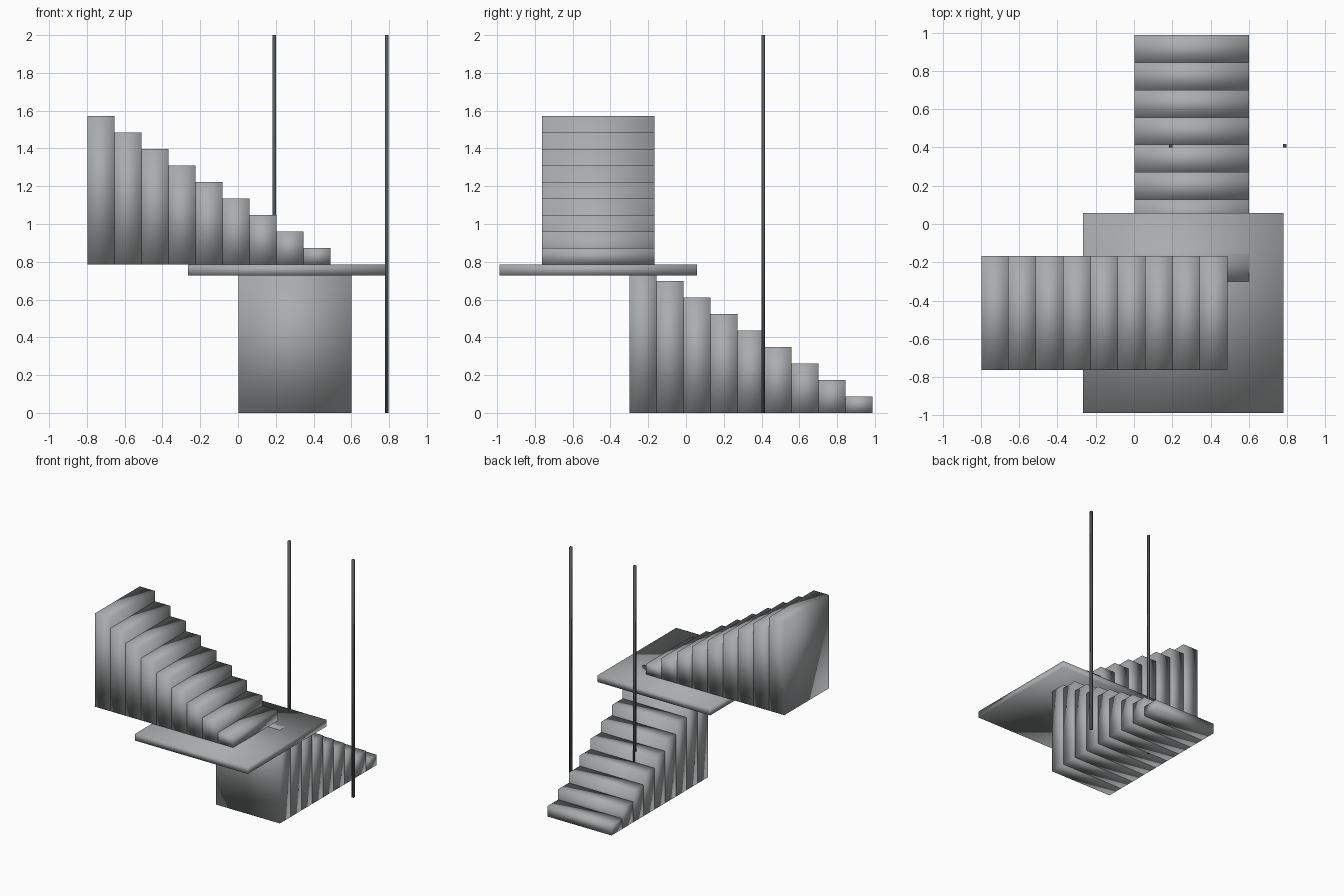
import bpy
import bmesh
from mathutils import Matrix, Vector

if "Cube" in bpy.data.objects:
    bpy.data.objects.remove(bpy.data.objects["Cube"], do_unlink=True)


def make_material(name, colour):
    mat = bpy.data.materials.new(name)
    mat.use_nodes = True
    mat.diffuse_color = colour
    mat.node_tree.nodes["Principled BSDF"].inputs["Base Color"].default_value = colour
    return mat


concrete = make_material("concrete grey", (0.40, 0.415, 0.42, 1))
dark_metal = make_material("dark metal", (0.09, 0.095, 0.10, 1))


def add_box(bm, low, high):
    """Box spanning two opposite corners."""
    low, high = Vector(low), Vector(high)
    size = Matrix.Diagonal((high - low).to_4d())
    size[3][3] = 1
    bmesh.ops.create_cube(bm, size=1, matrix=Matrix.Translation((low + high) / 2) @ size)


def make_object(name, material, boxes):
    """One softly shaded object made of separate boxes."""
    bm = bmesh.new()
    for low, high in boxes:
        add_box(bm, low, high)
    for face in bm.faces:
        face.smooth = True
    mesh = bpy.data.meshes.new(name)
    bm.to_mesh(mesh)
    bm.free()
    mesh.materials.append(material)
    obj = bpy.data.objects.new(name, mesh)
    bpy.context.collection.objects.link(obj)
    return obj


STEPS = 9
TREAD = 0.143
RISE = 0.0873
FLOOR = STEPS * RISE  # walking level of the landing

# Lower flight climbs from the back towards the front
back = 0.987
make_object("lower_flight", concrete, [
    ((0.003, back - (i + 1) * TREAD, 0), (0.6, back - i * TREAD, (i + 1) * RISE))
    for i in range(STEPS)])

# Landing slab between the flights
make_object("landing", concrete, [((-0.266, -0.987, 0.728), (0.782, 0.058, FLOOR))])

# Upper flight turns and climbs towards the right
start = 0.489
make_object("upper_flight", concrete, [
    ((start - (i + 1) * TREAD, -0.763, FLOOR),
     (start - i * TREAD, -0.168, FLOOR + (i + 1) * RISE))
    for i in range(STEPS)])

# Two slender square poles
for name, x in (("inner_pole", 0.192), ("outer_pole", 0.787)):
    r = 0.009
    make_object(name, dark_metal, [((x - r, 0.409 - r, 0), (x + r, 0.409 + r, 2))])
